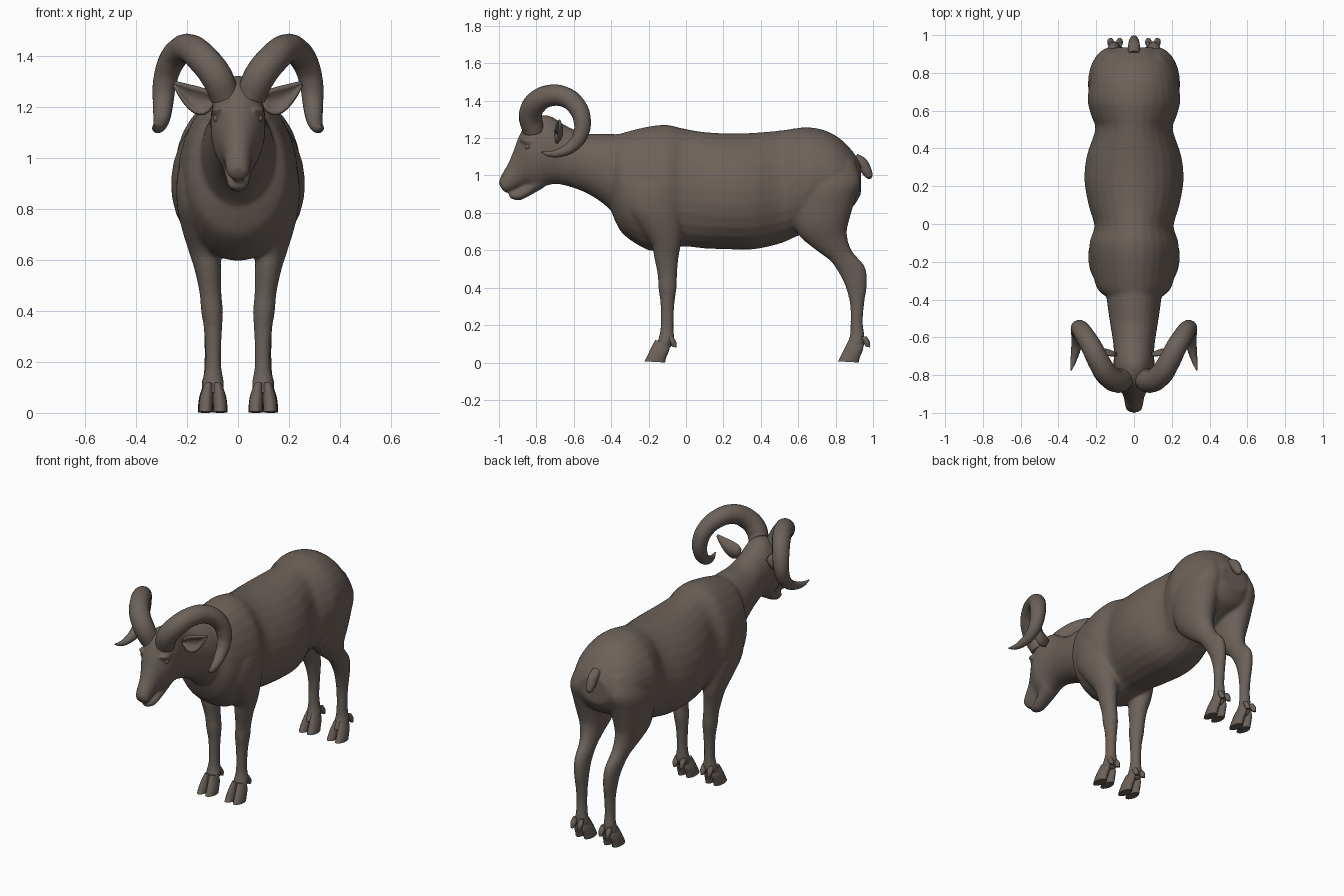
import bpy, bmesh, math
from mathutils import Vector

brown = bpy.data.materials.new("brown coat")
brown.diffuse_color = (0.15, 0.12, 0.10, 1)


def spline(a, b, c, d, t):
    return 0.5 * (2*b + (c - a)*t + (2*a - 5*b + 4*c - d)*t*t + (3*b - a - 3*c + d)*t**3)


def loft(bm, rows, egg=0.0, sub=4, n=28):
    """Closed skin through ellipses; a row is x centre, first y z, last y z, half width."""
    rows = [Vector(r) for r in rows]
    fine = []
    for i in range(len(rows) - 1):
        a, d = rows[max(i - 1, 0)], rows[min(i + 2, len(rows) - 1)]
        fine += [spline(a, rows[i], rows[i + 1], d, k / sub) for k in range(sub)]
    fine.append(rows[-1])
    rings = []
    for x, y0, z0, y1, z1, w in fine:
        ring = []
        for k in range(n):
            a = 2 * math.pi * k / n
            c, s = math.cos(a), math.sin(a)
            ring.append(bm.verts.new((x + w * s * (1 + egg * c),
                                      (y0 + y1) / 2 + (y0 - y1) / 2 * c,
                                      (z0 + z1) / 2 + (z0 - z1) / 2 * c)))
        rings.append(ring)
    faces = [bm.faces.new(rings[0]), bm.faces.new(rings[-1][::-1])]
    for r, q in zip(rings, rings[1:]):
        faces += [bm.faces.new((r[k], q[k], q[(k + 1) % n], r[(k + 1) % n])) for k in range(n)]
    bmesh.ops.recalc_face_normals(bm, faces=faces)


def finish(bm, name, voxel=0):
    me = bpy.data.meshes.new(name)
    bm.to_mesh(me)
    bm.free()
    ob = bpy.data.objects.new(name, me)
    bpy.context.collection.objects.link(ob)
    me.materials.append(brown)
    for p in me.polygons:
        p.use_smooth = True
    if voxel:
        m = ob.modifiers.new("merge", 'REMESH')
        m.mode, m.voxel_size, m.use_smooth_shade = 'VOXEL', voxel, True
        m = ob.modifiers.new("soften", 'SMOOTH')
        m.factor, m.iterations = 0.5, 5
    return ob


def tube(name, pts):
    """Tapered smooth tube; a point is x, y, z, radius."""
    cu = bpy.data.curves.new(name, 'CURVE')
    cu.dimensions, cu.bevel_depth, cu.bevel_resolution = '3D', 1.0, 6
    cu.use_fill_caps, cu.resolution_u = True, 8
    sp = cu.splines.new('BEZIER')
    sp.bezier_points.add(len(pts) - 1)
    for bp, p in zip(sp.bezier_points, pts):
        bp.co, bp.radius = p[:3], p[3]
        bp.handle_left_type = bp.handle_right_type = 'AUTO'
    ob = bpy.data.objects.new(name, cu)
    bpy.context.collection.objects.link(ob)
    cu.materials.append(brown)
    bpy.ops.object.select_all(action='DESELECT')
    ob.select_set(True)
    bpy.context.view_layer.objects.active = ob
    bpy.ops.object.convert(target='MESH')


body = bmesh.new()
# torso: chest to rump
loft(body, [(0, y, t, y, b, w) for y, t, b, w in [
    (-.405, 1.16, .83, .10), (-.38, 1.21, .76, .155), (-.33, 1.23, .68, .20),
    (-.2, 1.262, .60, .23), (-.1, 1.27, .605, .235), (-.01, 1.25, .62, .21),
    (.1, 1.232, .61, .24), (.23, 1.225, .605, .262), (.36, 1.228, .605, .25),
    (.5, 1.24, .635, .205), (.57, 1.25, .665, .225), (.65, 1.258, .70, .245),
    (.74, 1.242, .75, .235), (.82, 1.20, .79, .215), (.89, 1.13, .83, .17),
    (.935, 1.06, .90, .10)]], egg=-.06)
# neck and head down to the muzzle
loft(body, [
    (0, -.30, 1.22, -.34, .74, .15), (0, -.42, 1.222, -.42, .83, .142),
    (0, -.54, 1.225, -.53, .905, .125), (0, -.64, 1.265, -.66, .95, .108),
    (0, -.74, 1.322, -.73, .95, .108), (0, -.84, 1.29, -.785, .93, .105),
    (0, -.893, 1.21, -.82, .93, .085), (0, -.923, 1.13, -.85, .945, .066),
    (0, -.953, 1.06, -.88, .94, .054), (0, -.985, 1.005, -.925, .92, .048),
    (0, -1.0, .965, -.96, .91, .038), (0, -.995, .945, -.975, .912, .02)])
# lower jaw
loft(body, [
    (0, -.78, 1.02, -.76, .935, .06), (0, -.845, .96, -.83, .895, .05),
    (0, -.90, .92, -.885, .868, .04), (0, -.935, .908, -.925, .872, .03),
    (0, -.948, .90, -.942, .88, .015)])

for s in (1, -1):
    # front leg with shoulder
    loft(body, [(s * x, f, z, b, z, w) for x, f, b, z, w in [
        (.12, -.28, -.06, 1.08, .06), (.14, -.33, -.02, .95, .095),
        (.145, -.32, -.015, .82, .095), (.14, -.25, -.02, .72, .08),
        (.13, -.185, -.028, .63, .062), (.118, -.17, -.04, .56, .052),
        (.108, -.152, -.048, .47, .043), (.102, -.148, -.05, .40, .043),
        (.098, -.138, -.06, .33, .036), (.097, -.135, -.066, .24, .031),
        (.097, -.138, -.066, .17, .033), (.098, -.15, -.062, .12, .043),
        (.098, -.175, -.085, .075, .042)]])
    # hind leg with thigh and hock
    loft(body, [(s * r[0],) + r[1:] for r in [
        (.11, .57, 1.08, .90, 1.08, .08), (.125, .555, .93, .935, .97, .115),
        (.13, .56, .80, .905, .87, .108), (.13, .60, .685, .875, .77, .09),
        (.125, .69, .605, .86, .69, .065), (.115, .775, .54, .885, .60, .047),
        (.108, .825, .465, .955, .515, .04), (.103, .855, .40, .968, .425, .038),
        (.10, .877, .31, .953, .315, .033), (.10, .88, .22, .946, .22, .031),
        (.10, .877, .15, .953, .15, .035), (.10, .865, .11, .957, .105, .043),
        (.10, .845, .07, .935, .065, .042)]])
    # brow ridge over each eye
    loft(body, [(s * .07, -.89, 1.19, -.86, 1.165, .01), (s * .085, -.875, 1.20, -.83, 1.165, .018),
                (s * .088, -.84, 1.20, -.80, 1.165, .012)])
finish(body, "body", 0.01)

for s, side in ((1, "left"), (-1, "right")):
    # cloven hooves and dew claws
    for leg, y, x in (("front", 0, .098), ("hind", 1.035, .10)):
        bm = bmesh.new()
        for t in (-1, 1):
            loft(bm, [(s * x + t * o, y + f, zf, y + b, zb, w) for o, f, zf, b, zb, w in [
                (.018, -.165, .12, -.085, .10, .018), (.024, -.188, .075, -.09, .065, .026),
                (.028, -.207, .035, -.105, .03, .028), (.029, -.222, .006, -.112, .0, .028)]], n=16)
            loft(bm, [(s * x + t * .024, y + f, zf, y + b, zb, w) for f, zf, b, zb, w in [
                (-.10, .14, -.07, .14, .012), (-.09, .115, -.052, .11, .018),
                (-.075, .085, -.05, .08, .012)]], n=12)
        ob = finish(bm, f"{leg}_{side}_hoof")
        bpy.context.view_layer.objects.active = ob
        ob.select_set(True)
        bpy.ops.object.shade_smooth_by_angle(angle=math.radians(50))
    # curled horn
    tube(f"{side}_horn", [(s * x, y, z, r) for x, y, z, r in [
        (.05, -.815, 1.24, .058), (.085, -.832, 1.32, .062), (.14, -.80, 1.39, .061),
        (.185, -.73, 1.426, .058), (.225, -.65, 1.42, .055), (.265, -.585, 1.37, .051),
        (.287, -.555, 1.295, .047), (.294, -.565, 1.215, .041), (.299, -.61, 1.155, .033),
        (.310, -.675, 1.122, .024), (.322, -.73, 1.115, .015), (.333, -.775, 1.125, .003)]])
    # leaf-shaped ear, hollowed at the front
    bm = bmesh.new()
    outer, inner = [], []
    for i in range(9):
        t = i / 8
        h = .006 + .046 * math.sin(math.pi * t ** .75) ** .8
        for k in range(9):
            u = k / 4 - 1
            x, z = .095 + .155 * t, 1.225 + .065 * t * t + h * u
            cup = .028 * (1 - u * u) * math.sin(math.pi * (.15 + .8 * t))
            outer.append(bm.verts.new((s * x, -.70 + .02 * t + cup, z - .012 * math.sin(math.pi * t))))
    for i in range(8):
        for k in range(8):
            a = i * 9 + k
            bm.faces.new((outer[a], outer[a + 1], outer[a + 10], outer[a + 9]))
    ear = finish(bm, f"{side}_ear")
    m = ear.modifiers.new("thickness", 'SOLIDIFY')
    m.thickness, m.offset = .012, 0
    # eye
    bm = bmesh.new()
    bmesh.ops.create_uvsphere(bm, u_segments=16, v_segments=10, radius=.017)
    bmesh.ops.translate(bm, verts=bm.verts, vec=(s * .081, -.845, 1.155))
    finish(bm, f"{side}_eye")

# short tail
tube("tail", [(0, .90, 1.09, .03), (0, .94, 1.065, .032), (0, .965, 1.025, .028),
              (0, .98, .995, .02), (0, .985, .982, .006)])
